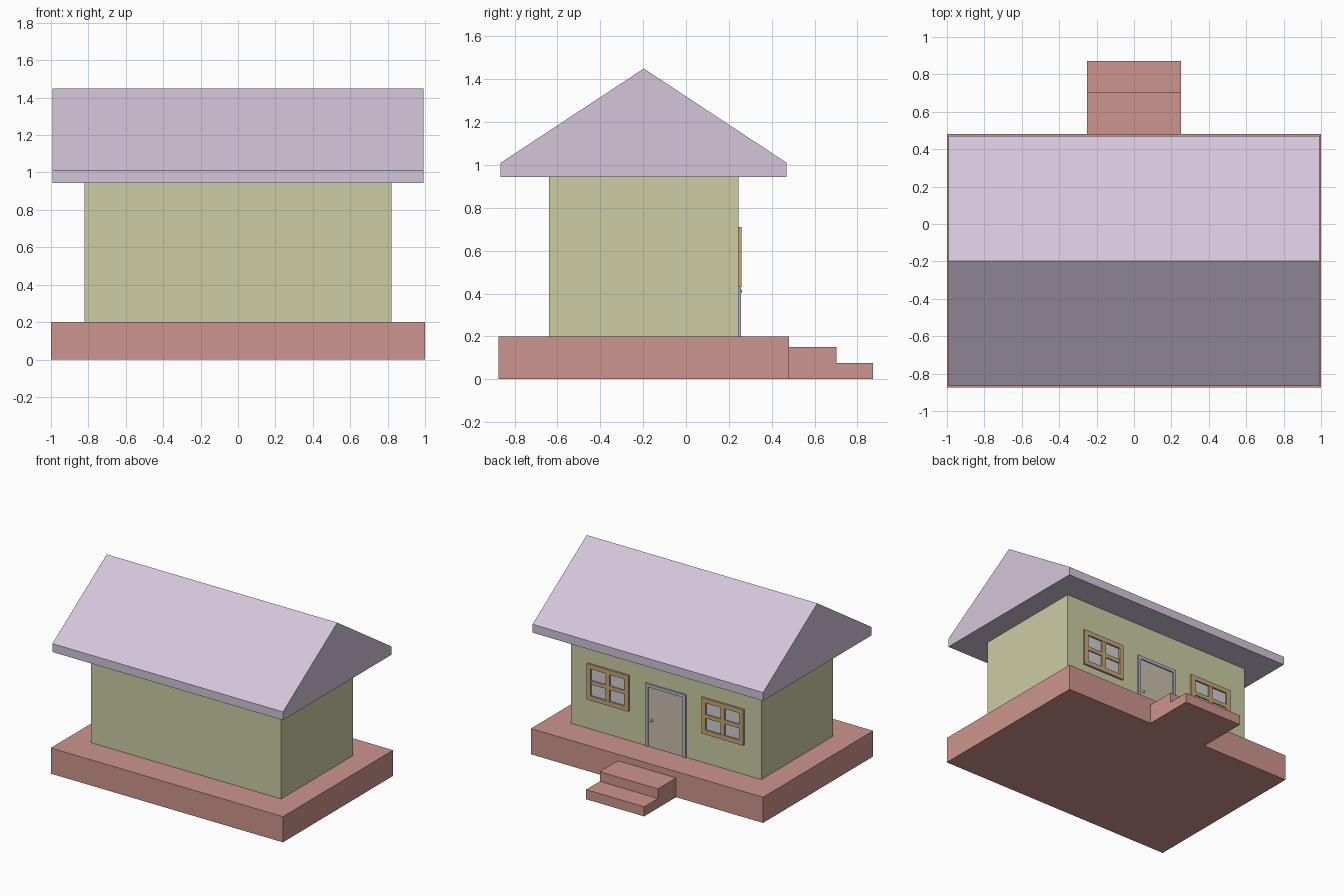
import bpy, bmesh
from mathutils import Matrix

if "Cube" in bpy.data.objects:
    bpy.data.objects.remove(bpy.data.objects["Cube"])


def material(name, rgb):
    m = bpy.data.materials.new(name)
    lin = [((c / 255 + 0.055) / 1.055) ** 2.4 for c in rgb]
    m.diffuse_color = (*lin, 1)
    m.use_nodes = True
    m.node_tree.nodes["Principled BSDF"].inputs["Base Color"].default_value = m.diffuse_color
    return m


STONE = material("red_stone", (206, 149, 142))
WALL = material("olive_wall", (205, 205, 165))
ROOF = material("lilac_roof", (212, 197, 218))
WOOD = material("tan_wood", (200, 165, 120))
TRIM = material("purple_trim", (188, 178, 205))
DOOR = material("beige_door", (201, 192, 173))
GLASS = material("grey_glass", (208, 208, 212))


def finish(name, bm, mat):
    bmesh.ops.recalc_face_normals(bm, faces=bm.faces[:])
    mesh = bpy.data.meshes.new(name)
    bm.to_mesh(mesh)
    bm.free()
    mesh.materials.append(mat)
    ob = bpy.data.objects.new(name, mesh)
    bpy.context.collection.objects.link(ob)
    return ob


def boxes(name, mat, *extents):
    """One object made of boxes, each (x0, x1, y0, y1, z0, z1)."""
    bm = bmesh.new()
    for x0, x1, y0, y1, z0, z1 in extents:
        mid = ((x0 + x1) / 2, (y0 + y1) / 2, (z0 + z1) / 2)
        size = (x1 - x0, y1 - y0, z1 - z0, 1)
        bmesh.ops.create_cube(bm, size=1, matrix=Matrix.Translation(mid) @ Matrix.Diagonal(size))
    return finish(name, bm, mat)


def prism(name, mat, profile, x):
    """Extrude a (y, z) profile from -x to x."""
    bm = bmesh.new()
    face = bm.faces.new([bm.verts.new((-x, y, z)) for y, z in profile])
    ext = bmesh.ops.extrude_face_region(bm, geom=[face])["geom"]
    bmesh.ops.translate(bm, vec=(2 * x, 0, 0), verts=[v for v in ext if isinstance(v, bmesh.types.BMVert)])
    return finish(name, bm, mat)


# Foundation, steps, walls and roof
boxes("foundation", STONE, (-1, 1, -0.875, 0.48, 0, 0.2))
prism("steps", STONE, [(0.48, 0), (0.872, 0), (0.872, 0.075), (0.703, 0.075),
                       (0.703, 0.15), (0.48, 0.15)], 0.25)
boxes("walls", WALL, (-0.82, 0.82, -0.64, 0.245, 0.2, 0.945))
prism("roof", ROOF, [(-0.865, 0.945), (0.47, 0.945), (0.47, 1.01),
                     (-0.197, 1.45), (-0.865, 1.01)], 0.993)

# Door leaf, surround and knob
W = 0.245
boxes("door", DOOR, (-0.15, 0.15, W, W + 0.002, 0.2, 0.665))
boxes("door_frame", TRIM,
      (-0.175, -0.15, W, 0.256, 0.2, 0.69),
      (0.15, 0.175, W, 0.256, 0.2, 0.69),
      (-0.15, 0.15, W, 0.256, 0.665, 0.69))
bm = bmesh.new()
bmesh.ops.create_uvsphere(bm, u_segments=12, v_segments=8, radius=0.011,
                          matrix=Matrix.Translation((0.122, 0.25, 0.41)))
for f in bm.faces:
    f.smooth = True
finish("door_knob", bm, WOOD)

# Four-pane windows either side of the door
F, Z0, Z1 = 0.26, 0.43, 0.71
zm = (Z0 + Z1) / 2
for side, cx in (("left", -0.495), ("right", 0.495)):
    a, b = cx - 0.18, cx + 0.18
    boxes(side + "_glass", GLASS, (a + 0.03, b - 0.03, W, W + 0.003, Z0 + 0.03, Z1 - 0.03))
    boxes(side + "_window_frame", WOOD,
          (a, a + 0.035, W, F, Z0, Z1),
          (b - 0.035, b, W, F, Z0, Z1),
          (a + 0.035, b - 0.035, W, F, Z0, Z0 + 0.035),
          (a + 0.035, b - 0.035, W, F, Z1 - 0.035, Z1),
          (cx - 0.017, cx + 0.017, W, F - 0.002, Z0 + 0.035, Z1 - 0.035),
          (a + 0.035, b - 0.035, W, F - 0.003, zm - 0.015, zm + 0.015))
